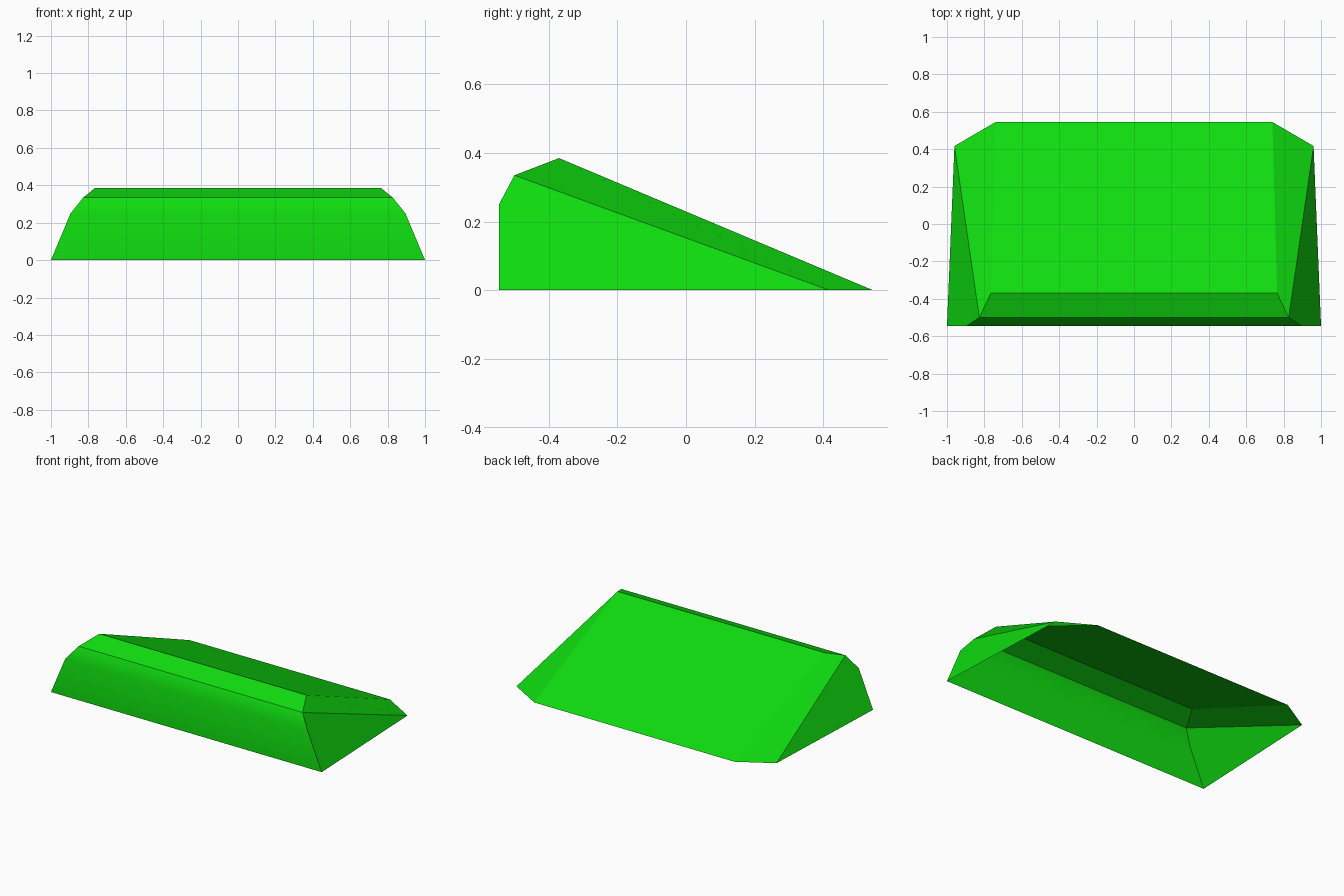
import bpy
import bmesh

cube = bpy.data.objects.get("Cube")
if cube:
    bpy.data.objects.remove(cube, do_unlink=True)

# Single green paint
green = bpy.data.materials.new("bright_green")
green.use_nodes = True
colour = (0.005, 0.72, 0.005, 1.0)
green.diffuse_color = colour
green.node_tree.nodes["Principled BSDF"].inputs["Base Color"].default_value = colour

# Profile from the front foot, over the ridge, to the back edge: half width, y, z
profile = [
    (1.0, -0.545, 0.0),
    (0.895, -0.545, 0.25),
    (0.827, -0.50, 0.335),
    (0.765, -0.37, 0.385),
    (0.74, 0.545, 0.0),
]
rear_corner = (0.96, 0.417, 0.0)

bm = bmesh.new()


def mirrored_pair(point):
    x, y, z = point
    return {side: bm.verts.new((side * x, y, z)) for side in (-1, 1)}


rows = [mirrored_pair(p) for p in profile]
corner = mirrored_pair(rear_corner)

# Full-width strips: the rounded front is smooth, the ridge and ramp are flat
for i, (low, high) in enumerate(zip(rows, rows[1:])):
    strip = bm.faces.new((low[-1], low[1], high[1], high[-1]))
    strip.smooth = i < 2

# Side walls and the bevelled ramp corners; the underside stays open
foot, front, shoulder, ridge, back = rows
for side in (-1, 1):
    for outline in ((foot, corner, shoulder, front),
                    (ridge, shoulder, corner, back)):
        verts = [pair[side] for pair in outline]
        if side < 0:
            verts = verts[:1] + verts[:0:-1]
        bm.faces.new(verts)

mesh = bpy.data.meshes.new("wedge_shell")
bm.to_mesh(mesh)
bm.free()
mesh.materials.append(green)
shell = bpy.data.objects.new("wedge_shell", mesh)
bpy.context.collection.objects.link(shell)
